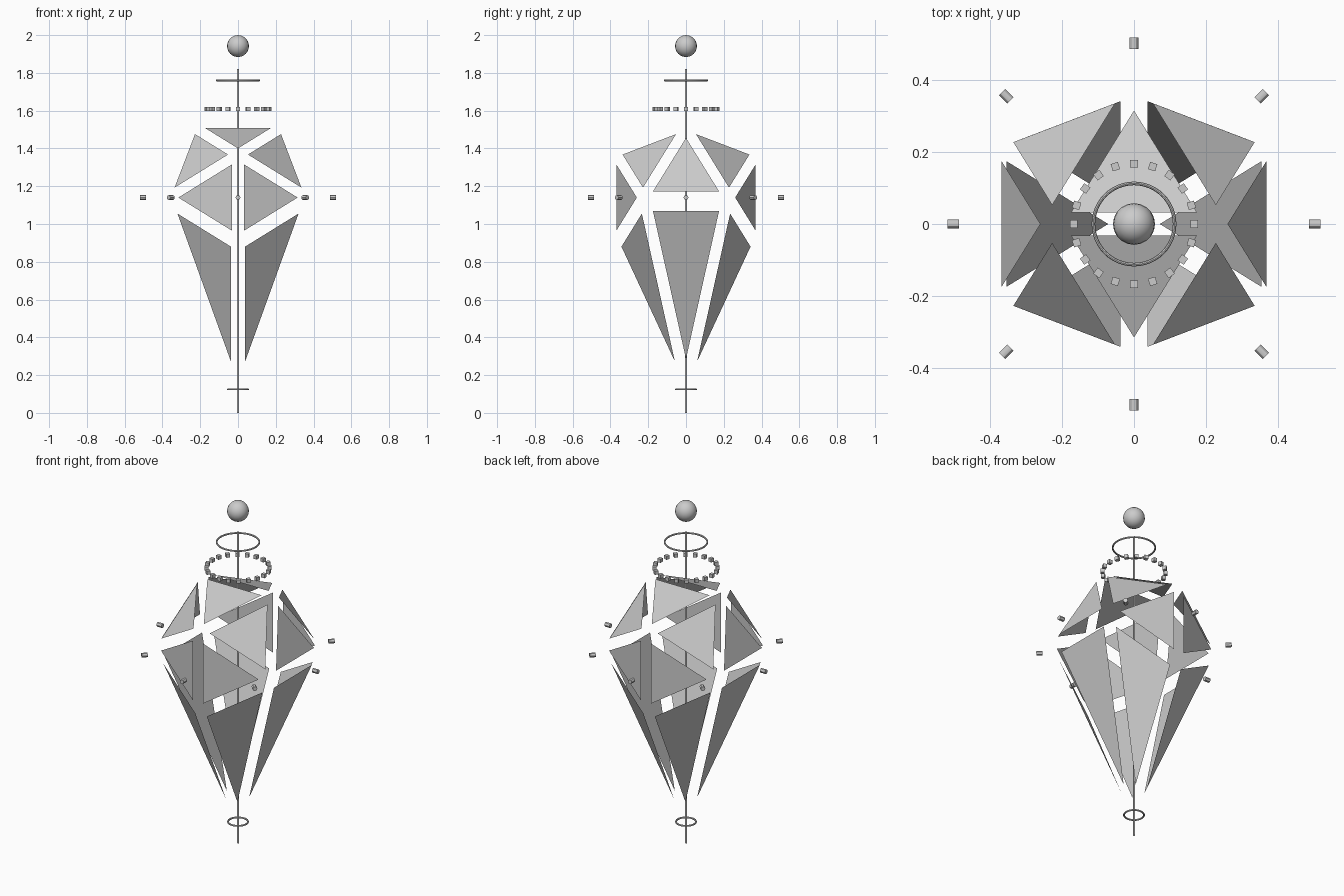
import bpy
from math import pi, sin, cos, sqrt
from mathutils import Vector

if "Cube" in bpy.data.objects:
    bpy.data.objects.remove(bpy.data.objects["Cube"])

R, LIFT, SHRINK, MID, DROP = 0.41, 0.030, 0.812, 1.14, 0.965
H = R / 0.9511 / 2            # half the edge of the icosahedral upper body
G = H * (1 + sqrt(5)) / 2
TIP = Vector((0, 0, -DROP))


# Floating flat triangle: shrunk about its centre and lifted outwards
def panel(name, pts):
    pts = [Vector(p) for p in pts]
    c = sum(pts, Vector()) / 3
    n = (pts[1] - pts[0]).cross(pts[2] - pts[0]).normalized()
    if n.dot(c) < 0:
        n.negate()
        pts.reverse()
    up = Vector((0, 0, MID))
    verts = [c + (p - c) * SHRINK + n * LIFT + up for p in pts]
    me = bpy.data.meshes.new(name)
    me.from_pydata(verts, [], [(0, 1, 2)])
    ob = bpy.data.objects.new(name, me)
    bpy.context.collection.objects.link(ob)


# Faceted shell: edge-up icosahedron drawn down to a single point
for s in (-1, 1):
    panel("crown_panel", [(-H, 0, G), (H, 0, G), (0, s * G, H)])
    side = [(s * G, -H, 0), (s * G, H, 0)]
    panel("side_upper_panel", side + [(s * H, 0, G)])
    panel("side_lower_panel", side + [TIP])
    for t in (-1, 1):
        corner, high, low = (s * G, t * H, 0), (0, t * G, H), (0, t * G, -H)
        panel("shoulder_panel", [(s * H, 0, G), high, corner])
        panel("middle_panel", [high, low, corner])
        panel("lower_panel", [low, corner, TIP])


def named(name):
    bpy.context.object.name = name
    return bpy.context.object


# Central rod and ball finial
bpy.ops.mesh.primitive_cylinder_add(vertices=12, radius=0.005, depth=1.82, location=(0, 0, 0.91))
named("central_rod")
bpy.ops.mesh.primitive_uv_sphere_add(segments=20, ring_count=12, radius=0.058, location=(0, 0, 1.942))
named("top_ball")
bpy.ops.object.shade_smooth_by_angle()

# Upper and lower hoops
for name, r, z in (("upper_hoop", 0.113, 1.76), ("lower_hoop", 0.053, 0.125)):
    bpy.ops.mesh.primitive_torus_add(major_radius=r, minor_radius=0.005, major_segments=48,
                                     minor_segments=8, location=(0, 0, z))
    named(name)
    bpy.ops.object.shade_smooth_by_angle()

# Ring of small cubes
for i in range(20):
    a = i * pi / 10
    bpy.ops.mesh.primitive_cube_add(size=0.021, location=(0.168 * cos(a), 0.168 * sin(a), 1.61),
                                    rotation=(0, 0, a))
    named("ring_cube")

# Orbiting studs pointing outwards
for i in range(8):
    a = i * pi / 4
    bpy.ops.mesh.primitive_cylinder_add(vertices=12, radius=0.0125, depth=0.032,
                                        location=(0.503 * cos(a), 0.503 * sin(a), MID),
                                        rotation=(0, pi / 2, a))
    named("orbit_stud")
    bpy.ops.object.shade_smooth_by_angle()
